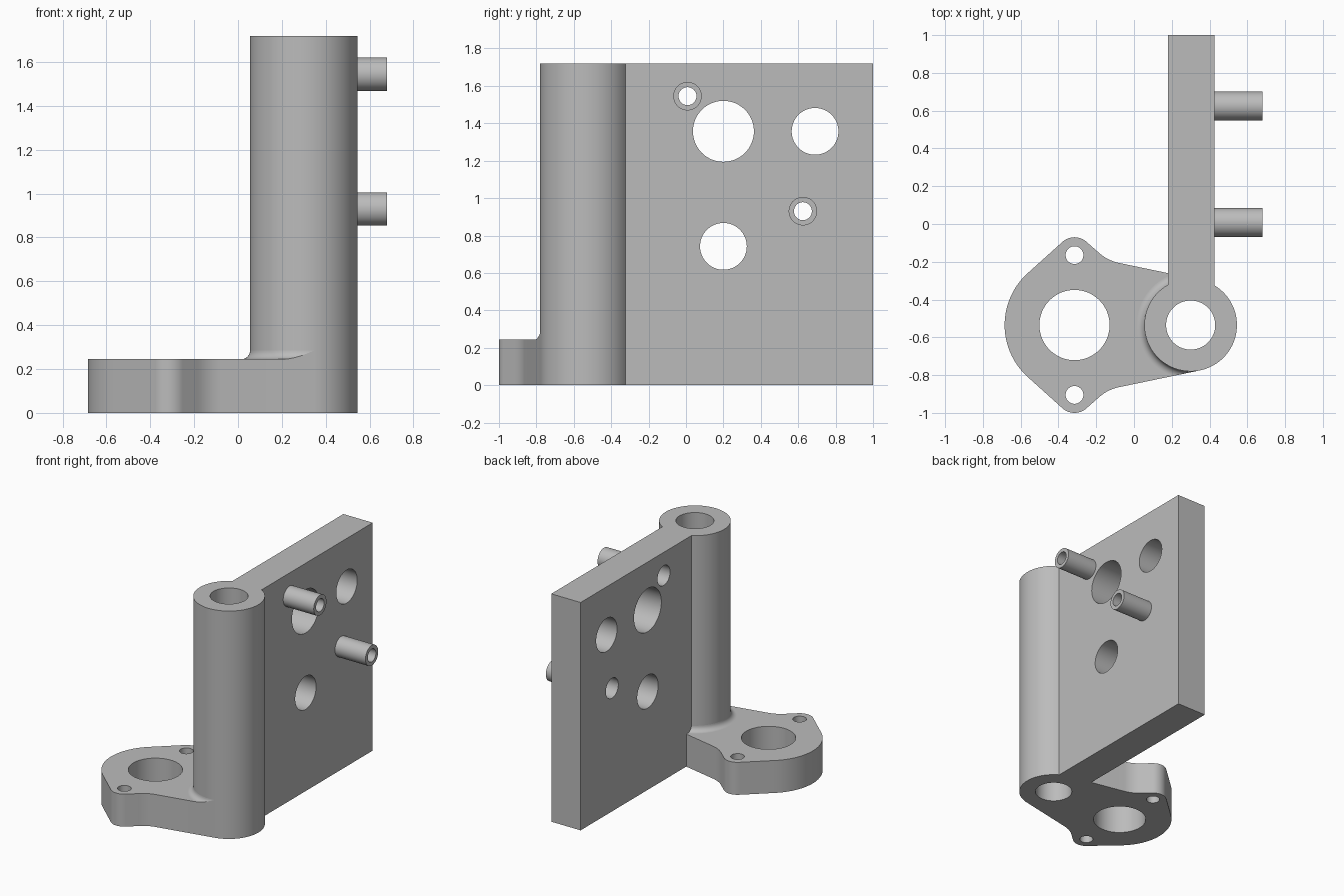
import bpy, bmesh, math

if "Cube" in bpy.data.objects:
    bpy.data.objects.remove(bpy.data.objects["Cube"])

H = 1.72                 # full height
T = 0.245                # flange thickness
FX, FY = -0.315, -0.535  # flange centre
PX, PR = 0.30, 0.245     # post centre x and radius
X0, X1 = 0.18, 0.425     # plate sides
D = PX - FX
TAN = 78.3               # angle where flange sides touch the post
LEFT = math.degrees(math.acos((X0 - PX) / PR))   # plate side meets post
RIGHT = math.degrees(math.acos((X1 - PX) / PR))

gray = bpy.data.materials.new("gray metal")
gray.diffuse_color = (0.5, 0.5, 0.5, 1)
gray.use_nodes = True
gray.node_tree.nodes["Principled BSDF"].inputs["Base Color"].default_value = gray.diffuse_color


def make(name, verts, faces):
    me = bpy.data.meshes.new(name)
    me.from_pydata(verts, [], faces)
    me.update()
    me.materials.append(gray)
    ob = bpy.data.objects.new(name, me)
    bpy.context.collection.objects.link(ob)
    return ob


def prism(name, outline, a, b, axis="z", caps=True):
    """Extrude a counterclockwise outline along z, or a (y, z) outline along x."""
    n = len(outline)
    place = (lambda u, v, h: (u, v, h)) if axis == "z" else (lambda u, v, h: (h, u, v))
    verts = [place(u, v, h) for h in (a, b) for u, v in outline]
    faces = [[i, (i + 1) % n, n + (i + 1) % n, n + i] for i in range(n)]
    if caps:
        faces += [list(range(n))[::-1], list(range(n, 2 * n))]
    return make(name, verts, faces)


def arc(cx, cy, r, a0, a1, n):
    return [(cx + r * math.cos(math.radians(a0 + (a1 - a0) * i / n)),
             cy + r * math.sin(math.radians(a0 + (a1 - a0) * i / n))) for i in range(n + 1)]


def circle(cx, cy, r, n=64):
    return arc(cx, cy, r, 0, 360, n)[:-1]


def drill(target, outline, a, b, axis="z"):
    cutter = prism("cutter", outline, a, b, axis)
    mod = target.modifiers.new("drill", "BOOLEAN")
    mod.operation, mod.solver, mod.object = "DIFFERENCE", "EXACT", cutter
    bpy.context.view_layer.objects.active = target
    bpy.ops.object.modifier_apply(modifier=mod.name)
    bpy.data.objects.remove(cutter, do_unlink=True)


# Post and upright plate as one profile
profile = arc(PX, FY, PR, LEFT, RIGHT + 360, 80) + [(X1, 1), (X0, 1)]
upright = prism("post_and_plate", profile, 0, H)
drill(upright, circle(PX, FY, 0.13), -0.1, H + 0.1)
for y, z, r in [(0.2, 1.357, 0.163), (0.69, 1.357, 0.125), (0.2, 0.742, 0.125)]:
    drill(upright, circle(y, z, r), 0.1, 0.5, "x")

# Tubular pegs with a wider recess behind each
for i, (y, z) in enumerate([(0.008, 1.545), (0.625, 0.93)]):
    drill(upright, circle(y, z, 0.075), 0.1, 0.36, "x")
    drill(upright, circle(y, z, 0.048), 0.3, 0.5, "x")
    inner, outer = circle(y, z, 0.048), circle(y, z, 0.076)
    n = len(inner)
    rings = [(X1, outer), (0.68, outer), (0.68, inner), (X1, inner)]
    verts = [(x, u, v) for x, ring in rings for u, v in ring]
    faces = [[j * n + k, j * n + (k + 1) % n, (j + 1) * n + (k + 1) % n, (j + 1) * n + k]
             for j in range(3) for k in range(n)]
    make(f"peg_{i + 1}", verts, faces)

# Flange: half outline with one ear, mirrored, then a hollow that hugs the post
p0, p1, p2 = (0.235, 0.329), (0.1745, 0.342), (0.13, 0.382)
half = []
for i in range(9):
    t = i / 8
    half.append(tuple((1 - t) ** 2 * p0[k] + 2 * t * (1 - t) * p1[k] + t * t * p2[k] for k in (0, 1)))
half += arc(0, 0.37, 0.095, 48, 132, 16)
half += arc(0, 0, 0.37, 132, 180, 16)
outline = [(X0 - FX, 0.2748)] + half + [(x, -y) for x, y in half[-2::-1]]
outline += arc(D, 0, PR, 360 - TAN, LEFT, 48)
flange = prism("flange", [(x + FX, y + FY) for x, y in outline], 0, T)
for dy, r in [(0, 0.186), (0.37, 0.047), (-0.37, 0.047)]:
    drill(flange, circle(FX, FY + dy, r), -0.1, T + 0.1)

# Remove the flange walls hidden against the post
bm = bmesh.new()
bm.from_mesh(flange.data)
hidden = [f for f in bm.faces if abs(f.normal.z) < 0.1 and
          math.hypot(f.calc_center_median().x - PX, f.calc_center_median().y - FY) < PR + 0.001]
bmesh.ops.delete(bm, geom=hidden, context="FACES_ONLY")
bm.to_mesh(flange.data)
bm.free()

# Fillet around the post foot, cut off flush with the flange side
f, na, nr = 0.04, 60, 8
verts, faces = [], []
for i in range(na + 1):
    ang = LEFT - 4 + (360 - TAN - 0.6 - LEFT + 4) * i / na
    off = math.radians(ang - (360 - TAN))
    limit = PR / math.cos(off) if abs(off) < 1 else 9
    for j in range(nr + 1):
        r = min(PR + f * (1 - math.cos(math.pi / 2 * j / nr)), limit)
        z = T + f - math.sqrt(max(0, f * f - (PR + f - r) ** 2))
        verts.append((PX + r * math.cos(math.radians(ang)), FY + r * math.sin(math.radians(ang)), z))
    r = min(PR + f, limit)
    verts.append((PX + r * math.cos(math.radians(ang)), FY + r * math.sin(math.radians(ang)), T))
w = nr + 2
for i in range(na):
    for j in range(w - 1):
        faces.append([i * w + j, i * w + j + 1, (i + 1) * w + j + 1, (i + 1) * w + j])
make("foot_fillet", verts, faces)

# Smooth shading with sharp edges kept
bpy.ops.object.select_all(action="DESELECT")
for ob in bpy.context.scene.objects:
    ob.select_set(True)
    bpy.context.view_layer.objects.active = ob
bpy.ops.object.shade_smooth_by_angle(angle=math.radians(30))
